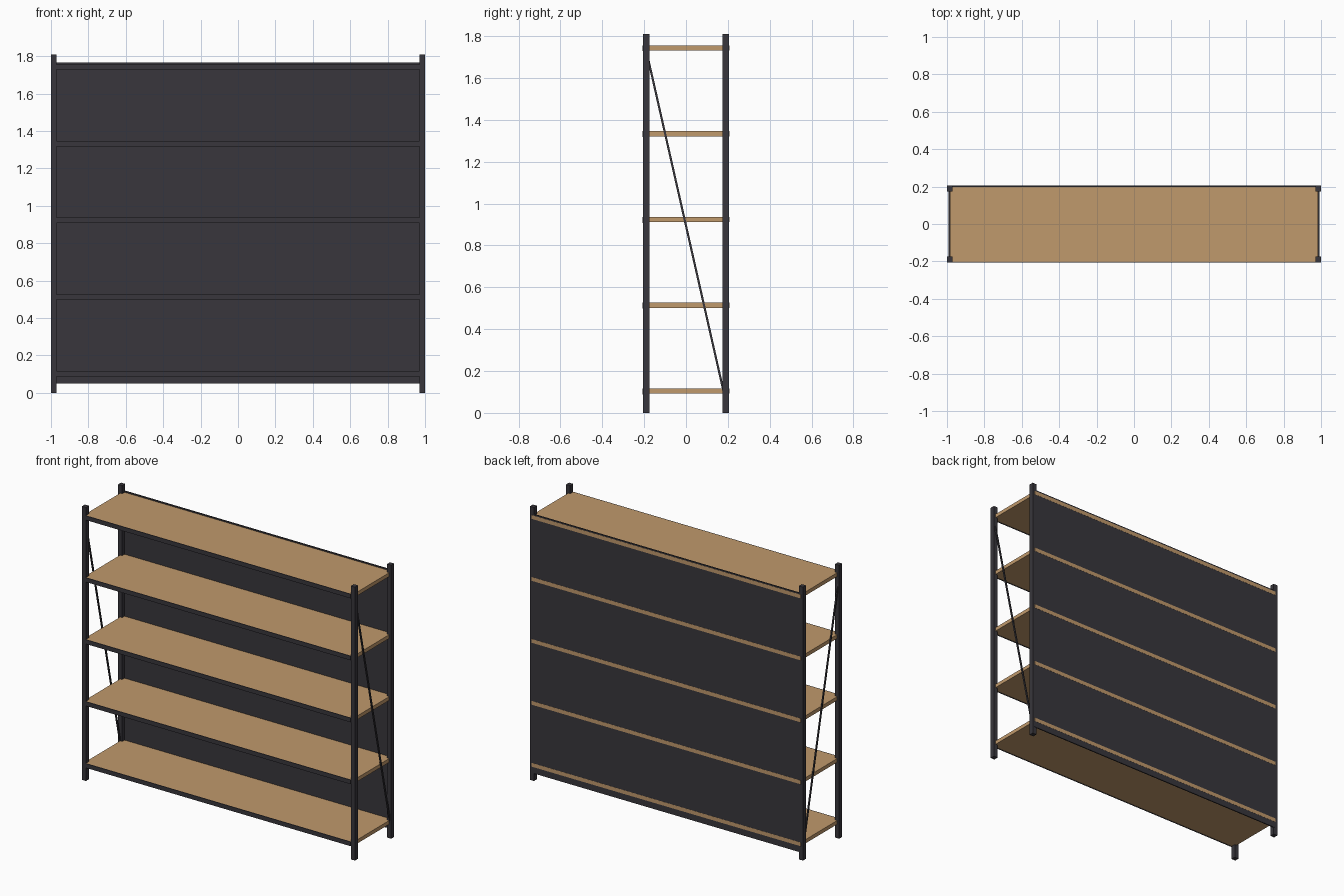
import bpy
import math

if "Cube" in bpy.data.objects:
    bpy.data.objects.remove(bpy.data.objects["Cube"])


def material(name, rgb):
    m = bpy.data.materials.new(name)
    m.diffuse_color = (*rgb, 1)
    m.use_nodes = True
    m.node_tree.nodes["Principled BSDF"].inputs["Base Color"].default_value = m.diffuse_color
    return m


METAL = material("charcoal_metal", (0.040, 0.037, 0.045))
WOOD = material("light_oak", (0.53, 0.32, 0.15))


def box(name, x, y, z, mat):
    """Box from (min, max) ranges on each axis."""
    bpy.ops.mesh.primitive_cube_add(size=1, location=[sum(r) / 2 for r in (x, y, z)])
    ob = bpy.context.object
    ob.name = name
    ob.scale = [r[1] - r[0] for r in (x, y, z)]
    ob.data.materials.append(mat)
    return ob


HEIGHT = 1.81
BACK = 0.206

# Four corner posts
for sx, side in ((-1, "left"), (1, "right")):
    xs = sorted((sx * 0.97, sx * 1.0))
    box(f"{side}_front_post", xs, (-0.205, -0.174), (0, HEIGHT), METAL)
    box(f"{side}_back_post", xs, (0.174, 0.205), (0, HEIGHT), METAL)

# Five shelves, each with a thin metal front lip
for i in range(5):
    z = 0.104 + i * 0.41
    box(f"shelf_{i + 1}", (-0.985, 0.985), (-0.203, BACK + 0.0008),
        (z - 0.0125, z + 0.0125), WOOD)
    box(f"shelf_lip_{i + 1}", (-0.97, 0.97), (-0.207, -0.203),
        (z - 0.016, z + 0.0125), METAL)

# Back panel
box("back_panel", (-0.985, 0.985), (BACK - 0.007, BACK), (0.05, 1.765), METAL)

# Diagonal side braces, high at the front and low at the back
top, bottom = (-0.185, 1.71), (0.18, 0.10)
dy, dz = top[0] - bottom[0], top[1] - bottom[1]
for sx, side in ((-1, "left"), (1, "right")):
    half = math.hypot(dy, dz) / 2
    brace = box(f"{side}_brace", (-0.004, 0.004), (-0.005, 0.005), (-half, half), METAL)
    brace.location = (sx * 0.988, (top[0] + bottom[0]) / 2, (top[1] + bottom[1]) / 2)
    brace.rotation_euler.x = math.atan2(-dy, dz)
